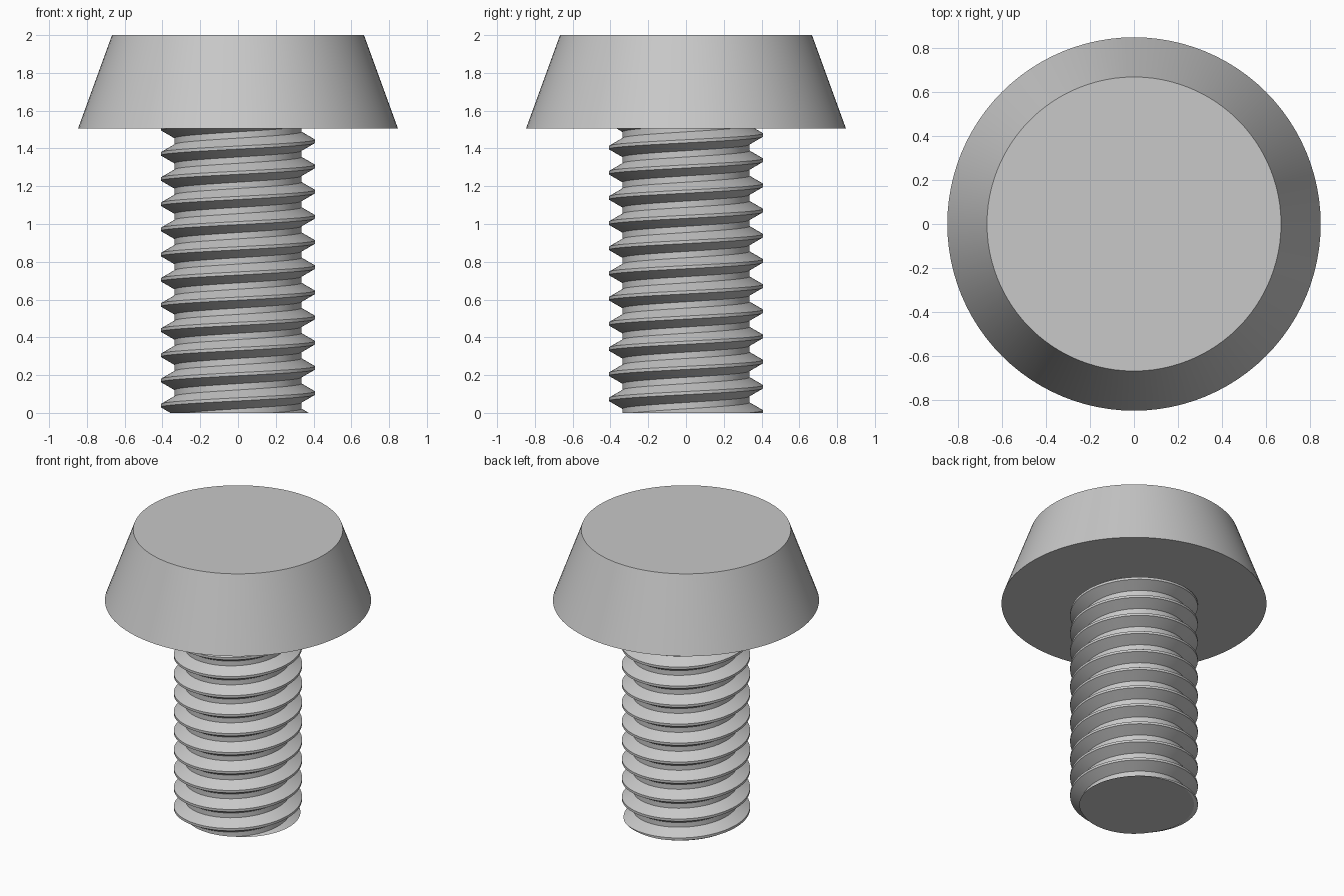
import bpy
import bmesh
from math import cos, sin, tau, radians, sqrt

cube = bpy.data.objects.get("Cube")
if cube:
    bpy.data.objects.remove(cube, do_unlink=True)

SIDES = 96                     # segments per turn
HEAD_BASE, HEAD_TOP = 1.505, 2.0
CREST, PITCH = 0.408, 0.1333
DEPTH = 0.625 * PITCH * sqrt(3) / 2
ROOT = CREST - DEPTH
PHASE = 0.105                  # crest height at +x

steel = bpy.data.materials.new("grey steel")
steel.use_nodes = True
steel.diffuse_color = (0.58, 0.58, 0.58, 1)
steel.node_tree.nodes["Principled BSDF"].inputs["Base Color"].default_value = steel.diffuse_color


def add_object(name, bm):
    bmesh.ops.recalc_face_normals(bm, faces=bm.faces[:])
    mesh = bpy.data.meshes.new(name)
    bm.to_mesh(mesh)
    bm.free()
    mesh.materials.append(steel)
    obj = bpy.data.objects.new(name, mesh)
    bpy.context.collection.objects.link(obj)
    bpy.ops.object.select_all(action="DESELECT")
    obj.select_set(True)
    bpy.context.view_layer.objects.active = obj
    bpy.ops.object.shade_smooth_by_angle(angle=radians(30))
    return obj


# Tapered head
bm = bmesh.new()
bmesh.ops.create_cone(bm, cap_ends=True, segments=SIDES, radius1=0.847,
                      radius2=0.667, depth=HEAD_TOP - HEAD_BASE)
bmesh.ops.translate(bm, verts=bm.verts[:], vec=(0, 0, (HEAD_TOP + HEAD_BASE) / 2))
add_object("head", bm)

# Threaded shank: a right-handed trapezoid profile swept along a helix
profile = [(ROOT, -3 / 8), (CREST, -1 / 16), (CREST, 1 / 16), (ROOT, 3 / 8)]
bm = bmesh.new()
rows = []
for i in range(15 * SIDES):
    a = tau * i / SIDES
    z = PHASE + PITCH * (i / SIDES - 3)
    rows.append([bm.verts.new((r * cos(a), r * sin(a), z + PITCH * dz))
                 for r, dz in profile])
for i in range(len(rows) - 1):
    low, high = rows[i], rows[i + 1]
    for j in range(3):
        bm.faces.new((low[j], high[j], high[j + 1], low[j + 1]))
    # Root flat joins this turn to the next one
    if i + 1 + SIDES < len(rows):
        up, up_next = rows[i + SIDES], rows[i + 1 + SIDES]
        bm.faces.new((low[3], high[3], up_next[0], up[0]))


def trim(height, direction):
    geom = bm.verts[:] + bm.edges[:] + bm.faces[:]
    cut = bmesh.ops.bisect_plane(bm, geom=geom, dist=1e-6, plane_co=(0, 0, height),
                                 plane_no=(0, 0, direction), clear_outer=True)
    return [e for e in cut["geom_cut"] if isinstance(e, bmesh.types.BMEdge)]


trim(HEAD_BASE, 1)
end_edges = trim(0, -1)
bmesh.ops.edgeloop_fill(bm, edges=end_edges)
add_object("threaded_shank", bm)
